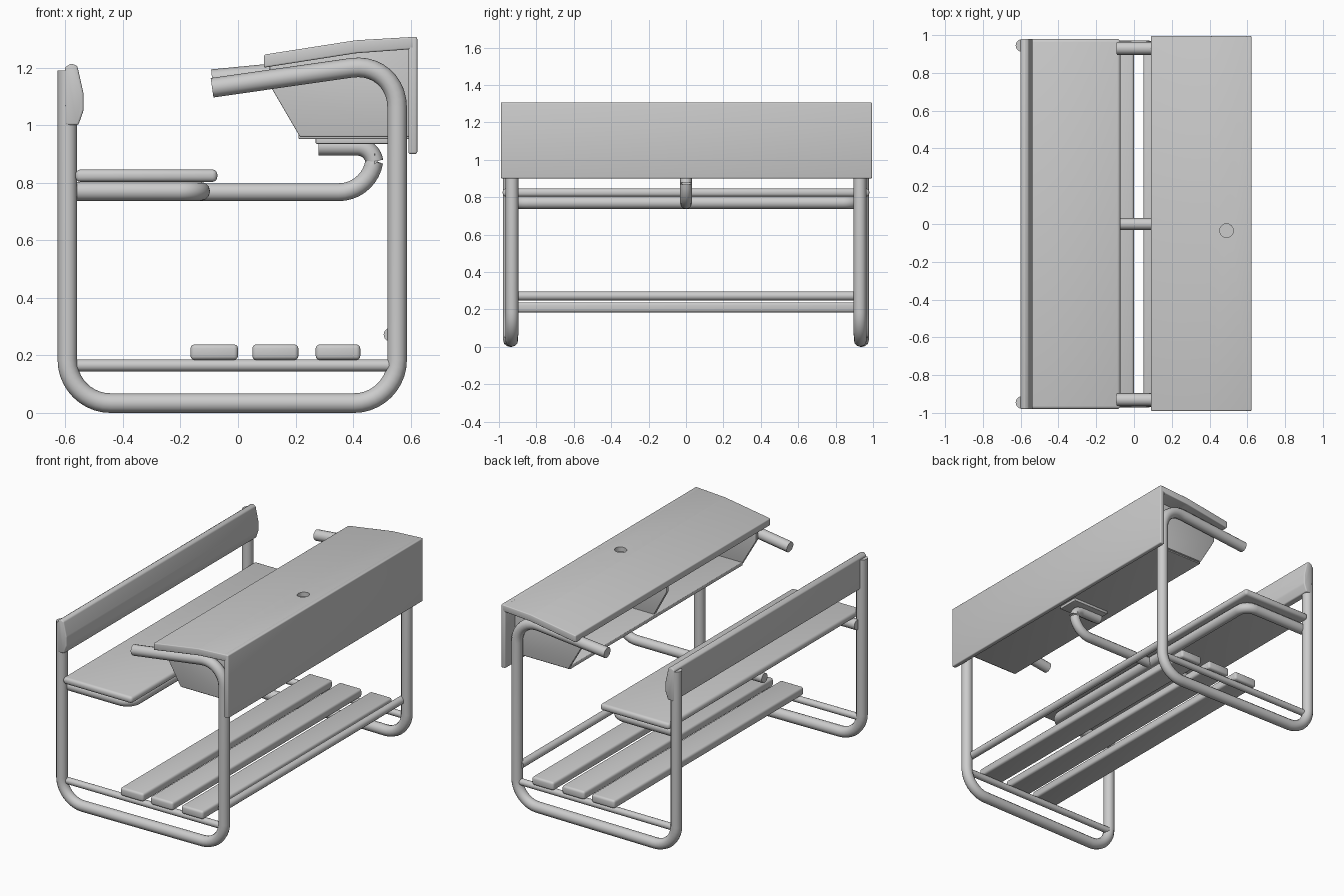
import bpy, bmesh, math
from mathutils import Vector

if "Cube" in bpy.data.objects:
    bpy.data.objects.remove(bpy.data.objects["Cube"])


def finish(ob, angle=40):
    bpy.ops.object.select_all(action='DESELECT')
    ob.select_set(True)
    bpy.context.view_layer.objects.active = ob
    bpy.ops.object.shade_smooth_by_angle(angle=math.radians(angle))
    return ob


def prism(name, profile, y0, y1, bevel=0.008):
    """Extrude an (x, z) profile along y and round its edges."""
    bm = bmesh.new()
    face = bm.faces.new([bm.verts.new((x, y0, z)) for x, z in profile])
    ext = bmesh.ops.extrude_face_region(bm, geom=[face])
    moved = [v for v in ext['geom'] if isinstance(v, bmesh.types.BMVert)]
    bmesh.ops.translate(bm, verts=moved, vec=(0, y1 - y0, 0))
    bmesh.ops.recalc_face_normals(bm, faces=bm.faces)
    if bevel:
        bmesh.ops.bevel(bm, geom=bm.edges[:], offset=bevel, segments=3,
                        profile=0.5, affect='EDGES', clamp_overlap=True)
    me = bpy.data.meshes.new(name)
    bm.to_mesh(me)
    bm.free()
    ob = bpy.data.objects.new(name, me)
    bpy.context.collection.objects.link(ob)
    return finish(ob)


def box(name, x0, x1, y0, y1, z0, z1, bevel=0.008):
    return prism(name, [(x0, z0), (x1, z0), (x1, z1), (x0, z1)], y0, y1, bevel)


def rounded(points, trims, steps=10):
    """Round the inner corners of a polyline by the given trim lengths."""
    pts = [Vector(p) for p in points]
    out = [pts[0]]
    for i, d in enumerate(trims, 1):
        p = pts[i]
        a = p + (pts[i - 1] - p).normalized() * d
        b = p + (pts[i + 1] - p).normalized() * d
        h0, h1 = a.lerp(p, 0.55), b.lerp(p, 0.55)
        for s in range(steps + 1):
            t = s / steps
            u = 1 - t
            out.append(a * u**3 + h0 * 3*u*u*t + h1 * 3*u*t*t + b * t**3)
    return out + [pts[-1]]


def tube(name, points, radius, trims=()):
    path = rounded(points, trims) if trims else [Vector(p) for p in points]
    cu = bpy.data.curves.new(name, 'CURVE')
    cu.dimensions = '3D'
    cu.bevel_depth = radius
    cu.bevel_resolution = 4
    cu.use_fill_caps = True
    sp = cu.splines.new('POLY')
    sp.points.add(len(path) - 1)
    for q, p in zip(sp.points, path):
        q.co = (*p, 1)
    ob = bpy.data.objects.new(name, cu)
    bpy.context.collection.objects.link(ob)
    bpy.ops.object.select_all(action='DESELECT')
    ob.select_set(True)
    bpy.context.view_layer.objects.active = ob
    bpy.ops.object.convert(target='MESH')
    return finish(bpy.context.view_layer.objects.active, 50)


# Bent side frames, foot rails and book box ends
for side, s, tip in (("near", -1, 1.13), ("far", 1, 1.16)):
    yr, yf = s * 0.945, s * 0.93
    tube(f"{side}_side_frame",
         [(-0.593, yr, 1.19), (-0.593, yr, 0.034), (0.553, yf, 0.034),
          (0.553, yf, 1.222), (-0.09, yf, tip)], 0.034, (0.15, 0.15, 0.16))
    tube(f"{side}_foot_rail", [(-0.58, s * 0.935, 0.165), (0.54, s * 0.93, 0.165)], 0.021)
    prism(f"{side}_book_box_end",
          [(0.11, 1.22), (0.11, 1.14), (0.215, 0.96), (0.6, 0.96), (0.6, 1.28), (0.42, 1.265)],
          s * 0.87, s * 0.893, 0.004)

# Foot slats and front crossbar
for i, (x0, x1) in enumerate(((-0.165, 0.0), (0.05, 0.21), (0.27, 0.425))):
    box(f"foot_slat_{i + 1}", x0, x1, -0.965, 0.965, 0.184, 0.238, 0.014)
tube("front_crossbar", [(0.53, -0.93, 0.272), (0.53, 0.93, 0.272)], 0.024)

# Seat with its U-shaped support and the central bar up to the desk
box("seat", -0.565, -0.072, -0.98, 0.98, 0.803, 0.846, 0.017)
tube("seat_support", [(-0.585, -0.91, 0.77), (-0.13, -0.91, 0.77),
                      (-0.13, 0.91, 0.77), (-0.585, 0.91, 0.77)], 0.033, (0.07, 0.07))
tube("centre_bar", [(-0.56, 0, 0.767), (0.475, 0, 0.767),
                    (0.475, 0, 0.925), (0.28, 0, 0.925)], 0.031, (0.125, 0.06))

# Backrest
prism("backrest", [(-0.6, 1.0), (-0.555, 1.0), (-0.537, 1.05), (-0.537, 1.11),
                   (-0.558, 1.205), (-0.58, 1.215), (-0.602, 1.2)], -0.98, 0.98, 0.007)

# Desk top with inkwell hole
top = prism("desk_top", [(0.09, 1.2), (0.41, 1.25), (0.615, 1.265),
                         (0.615, 1.307), (0.41, 1.295), (0.09, 1.245)], -0.99, 0.995, 0.006)
bpy.ops.mesh.primitive_cylinder_add(vertices=32, radius=0.036, depth=0.06,
                                    location=(0.49, -0.035, 1.302))
cutter = bpy.context.object
mod = top.modifiers.new("inkwell", 'BOOLEAN')
mod.operation = 'DIFFERENCE'
mod.solver = 'EXACT'
mod.object = cutter
finish(top)
bpy.ops.object.modifier_apply(modifier=mod.name)
bpy.data.objects.remove(cutter, do_unlink=True)
finish(top)

# Front panel, book shelf, divider and bracket
box("desk_front_panel", 0.592, 0.623, -0.99, 0.995, 0.9, 1.307, 0.007)
box("book_shelf", 0.21, 0.6, -0.88, 0.88, 0.952, 0.974, 0.004)
prism("book_box_divider", [(0.13, 1.22), (0.13, 1.14), (0.225, 0.965), (0.6, 0.965),
                           (0.6, 1.28), (0.42, 1.265)], -0.012, 0.012, 0.003)
box("shelf_bracket", 0.27, 0.53, -0.07, 0.07, 0.935, 0.957, 0.004)
